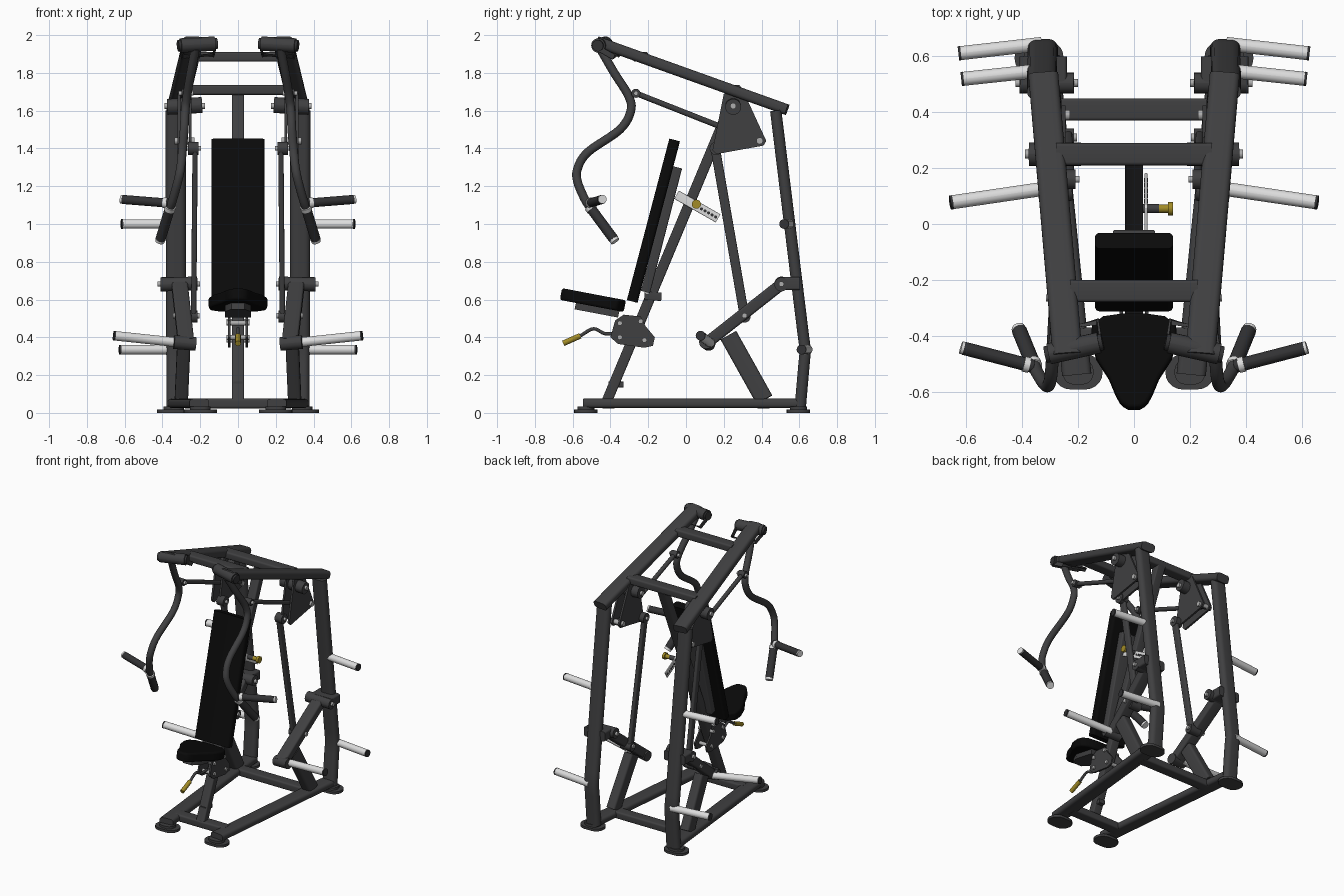
import bpy, bmesh, math
from mathutils import Vector as V

if "Cube" in bpy.data.objects:
    bpy.data.objects.remove(bpy.data.objects["Cube"])


def material(name, rgb):
    m = bpy.data.materials.new(name)
    m.diffuse_color = (*rgb, 1)
    m.use_nodes = True
    m.node_tree.nodes["Principled BSDF"].inputs["Base Color"].default_value = m.diffuse_color
    return m


FRAME = material("frame grey", (0.05, 0.05, 0.052))
GRIP = material("grip charcoal", (0.032, 0.032, 0.034))
PAD = material("pad black", (0.003, 0.003, 0.003))
CHROME = material("chrome", (0.72, 0.72, 0.72))
STEEL = material("bolt steel", (0.42, 0.42, 0.42))
YELLOW = material("yellow", (0.36, 0.26, 0.02))


def finish(name, bm, mat, mirror=False, bevel=0):
    bmesh.ops.recalc_face_normals(bm, faces=bm.faces)
    me = bpy.data.meshes.new(name)
    bm.to_mesh(me)
    bm.free()
    me.materials.append(mat)
    ob = bpy.data.objects.new(name, me)
    bpy.context.collection.objects.link(ob)
    bpy.ops.object.select_all(action='DESELECT')
    ob.select_set(True)
    bpy.context.view_layer.objects.active = ob
    bpy.ops.object.shade_smooth_by_angle(angle=math.radians(40))
    if bevel:
        b = ob.modifiers.new("Bevel", 'BEVEL')
        b.width, b.segments = bevel, 3
    if mirror:
        ob.modifiers.new("Mirror", 'MIRROR')
    return ob


def section(w, h, r):
    """Rounded rectangle cross-section."""
    r = min(r, w / 2 - 1e-4, h / 2 - 1e-4)
    pts = []
    for k, (sx, sy) in enumerate(((1, 1), (-1, 1), (-1, -1), (1, -1))):
        for i in range(6):
            a = math.radians(90 * k + 18 * i)
            pts.append((sx * (w / 2 - r) + r * math.cos(a), sy * (h / 2 - r) + r * math.sin(a)))
    return pts


def sweep(name, path, w, h, r, mat=FRAME, mirror=False):
    """Sweep a rounded section along a path; w runs along x where possible."""
    path = [V(p) for p in path]
    bm = bmesh.new()
    rings = []
    for i, p in enumerate(path):
        t = V()
        if i > 0:
            t += (p - path[i - 1]).normalized()
        if i < len(path) - 1:
            t += (path[i + 1] - p).normalized()
        t.normalize()
        ref = V((1, 0, 0)) if abs(t.x) < 0.8 else V((0, 1, 0))
        side = (ref - t * ref.dot(t)).normalized()
        up = t.cross(side)
        rings.append([bm.verts.new(p + side * a + up * b) for a, b in section(w, h, r)])
    n = len(rings[0])
    for a, b in zip(rings, rings[1:]):
        for j in range(n):
            bm.faces.new((a[j], a[(j + 1) % n], b[(j + 1) % n], b[j]))
    bm.faces.new(rings[0])
    bm.faces.new(rings[-1])
    return finish(name, bm, mat, mirror)


def rod(name, path, rad, mat=FRAME, mirror=False):
    return sweep(name, path, rad * 2, rad * 2, rad, mat, mirror)


def prism(name, pts, offset, mat=FRAME, mirror=False, bevel=0):
    bm = bmesh.new()
    f = bm.faces.new([bm.verts.new(p) for p in pts])
    g = bmesh.ops.extrude_face_region(bm, geom=[f])
    bmesh.ops.translate(bm, vec=offset, verts=[v for v in g['geom'] if isinstance(v, bmesh.types.BMVert)])
    return finish(name, bm, mat, mirror, bevel)


def smooth_path(pts, n=6):
    """Catmull-Rom curve through the points."""
    p = [V(q) for q in pts]
    p = [2 * p[0] - p[1]] + p + [2 * p[-1] - p[-2]]
    out = []
    for a, b, c, d in zip(p, p[1:], p[2:], p[3:]):
        for i in range(n):
            t = i / n
            out.append(0.5 * (2 * b + (c - a) * t + (2 * a - 5 * b + 4 * c - d) * t * t
                              + (3 * b - a - 3 * c + d) * t ** 3))
    return out + [p[-2]]


def bolt(name, x0, x1, y, z, rad=0.012, mirror=True):
    rod(name, [(x0, y, z), (x1, y, z)], rad, STEEL, mirror)


# --- Main frame: flat-oval tubes ---
sweep("base_rail", [(0.205, -0.54, 0.05), (0.32, 0.60, 0.05)], 0.105, 0.05, 0.02, mirror=True)
sweep("rear_upright", [(0.33, 0.475, 1.60), (0.328, 0.62, 0.42), (0.327, 0.632, 0.33), (0.325, 0.625, 0.26),
                       (0.325, 0.605, 0.03)], 0.107, 0.06, 0.03, mirror=True)
sweep("top_beam", [(0.238, -0.47, 1.965), (0.325, 0.535, 1.605)], 0.107, 0.058, 0.022, mirror=True)
for name, y, z, x in (("front_base_crossbar", -0.41, 0.05, 0.2), ("rear_base_crossbar", 0.41, 0.05, 0.28),
                      ("front_top_crossbar", -0.24, 1.885, 0.23), ("rear_top_crossbar", 0.25, 1.71, 0.28)):
    sweep(name, [(-x, y, z), (x, y, z)], 0.08, 0.052, 0.012)
sweep("seat_post", [(0, -0.42, 0.06), (0, 0.265, 1.70)], 0.066, 0.055, 0.008)
sweep("post_foot", [(0, -0.41, 0.15), (0, -0.33, 0.15)], 0.05, 0.03, 0.005)
sweep("lever_stop_post", [(0.30, 0.415, 0.07), (0.285, 0.225, 0.41)], 0.07, 0.095, 0.015, mirror=True)
for name, x, y in (("front_foot", 0.2, -0.53), ("rear_foot", 0.34, 0.595)):
    sweep(name, [(x, y, 0), (x, y, 0.018)], 0.175, 0.125, 0.06, mirror=True)
    sweep(name + "_block", [(x, y, 0.015), (x, y, 0.035)], 0.11, 0.09, 0.04, mirror=True)

# --- Top pivot sleeves and yokes ---
rod("arm_pivot_sleeve", [(0.125, -0.425, 1.955), (0.305, -0.465, 1.945)], 0.038, mirror=True)
for name, a, b in (("sleeve_cap_inner", (0.112, -0.422, 1.956), (0.126, -0.425, 1.955)),
                   ("sleeve_cap_outer", (0.304, -0.465, 1.945), (0.318, -0.468, 1.944))):
    rod(name, [a, b], 0.030, GRIP, True)
sweep("arm_yoke", [(0.305, -0.465, 1.93), (0.295, -0.385, 1.885), (0.13, -0.35, 1.895), (0.12, -0.42, 1.94)],
      0.012, 0.03, 0.004, mirror=True)

# --- Press arms and grips ---
arm = [(0.225, -0.455, 1.93), (0.25, -0.38, 1.80), (0.27, -0.305, 1.68), (0.28, -0.292, 1.60),
       (0.285, -0.35, 1.50), (0.295, -0.52, 1.38), (0.305, -0.575, 1.29), (0.32, -0.573, 1.22),
       (0.345, -0.535, 1.13), (0.36, -0.505, 1.085)]
rod("press_arm", smooth_path(arm), 0.023, mirror=True)
rod("down_grip", [(0.36, -0.505, 1.085), (0.41, -0.383, 0.92)], 0.027, GRIP, True)
rod("down_grip_collar", [(0.358, -0.51, 1.092), (0.363, -0.497, 1.075)], 0.030, CHROME, True)
rod("down_grip_cap", [(0.41, -0.383, 0.92), (0.414, -0.374, 0.908)], 0.025, CHROME, True)
rod("side_grip", [(0.36, -0.51, 1.11), (0.61, -0.445, 1.13)], 0.024, GRIP, True)
rod("side_grip_collar", [(0.375, -0.506, 1.111), (0.395, -0.501, 1.113)], 0.028, CHROME, True)
rod("side_grip_cap", [(0.61, -0.445, 1.13), (0.62, -0.442, 1.131)], 0.023, CHROME, True)

# --- Rocker, connecting rod and pull link ---
tri = [(0.20, 1.69), (0.31, 1.69), (0.425, 1.44), (0.41, 1.415), (0.16, 1.37), (0.14, 1.39)]
for name, x in (("rocker_plate_inner", 0.245), ("rocker_plate_outer", 0.305)):
    prism(name, [(x, y, z) for y, z in tri], (0.014, 0, 0), mirror=True)
rod("rocker_pivot", [(0.19, 0.25, 1.63), (0.375, 0.25, 1.62)], 0.042, mirror=True)
bolt("rocker_pivot_bolt", 0.175, 0.39, 0.25, 1.625, 0.016)
rod("connecting_rod", [(0.275, -0.26, 1.69), (0.283, 0.40, 1.43)], 0.015, mirror=True)
rod("rod_eye", [(0.25, -0.265, 1.692), (0.30, -0.265, 1.692)], 0.024, mirror=True)
bolt("rod_eye_bolt", 0.235, 0.315, -0.265, 1.692)
bolt("rod_rear_bolt", 0.23, 0.335, 0.39, 1.44, 0.018)
sweep("pull_link", [(0.227, 0.155, 1.40), (0.235, 0.31, 0.51)], 0.028, 0.05, 0.01, mirror=True)
rod("link_top_eye", [(0.21, 0.16, 1.40), (0.265, 0.16, 1.40)], 0.035, mirror=True)
bolt("link_top_bolt", 0.195, 0.28, 0.16, 1.40)
rod("link_bottom_eye", [(0.215, 0.31, 0.51), (0.30, 0.31, 0.51)], 0.032, mirror=True)
bolt("link_bottom_bolt", 0.205, 0.345, 0.31, 0.515, 0.014)

# --- Loading levers ---
sweep("loading_lever", [(0.31, 0.51, 0.685), (0.275, 0.11, 0.37)], 0.085, 0.062, 0.012, mirror=True)
rod("lever_pivot", [(0.215, 0.505, 0.685), (0.41, 0.505, 0.68)], 0.037, mirror=True)
sweep("lever_bracket", [(0.325, 0.50, 0.685), (0.325, 0.60, 0.685)], 0.17, 0.07, 0.012, mirror=True)
bolt("lever_pivot_bolt", 0.20, 0.425, 0.505, 0.682, 0.014)
rod("lever_end_tube", [(0.225, 0.12, 0.365), (0.34, 0.105, 0.375)], 0.036, mirror=True)

# --- Weight horns ---
horns = (("lever_horn", (0.31, 0.128, 0.372), (0.65, 0.078, 0.408)),
         ("upper_storage_horn", (0.33, 0.55, 1.00), (0.61, 0.52, 1.00)),
         ("lower_storage_horn", (0.33, 0.645, 0.335), (0.62, 0.612, 0.335)))
for name, a, b in horns:
    a, b = V(a), V(b)
    d = (b - a).normalized()
    rod(name, [a, b], 0.025, CHROME, True)
    rod(name + "_cap", [b, b + d * 0.009], 0.0255, GRIP, True)

# --- Backrest ---
sweep("backrest_pad", [(0, -0.06, 1.445), (0, -0.285, 0.59)], 0.28, 0.058, 0.018, PAD)
sweep("backrest_rail", [(0, -0.045, 1.30), (0, -0.215, 0.64)], 0.15, 0.05, 0.008)
sweep("backrest_hinge", [(0, -0.22, 0.62), (0, -0.13, 0.615)], 0.07, 0.045, 0.006)
bolt("hinge_bolt", -0.055, 0.055, -0.205, 0.64, 0.014, False)

# --- Backrest adjuster: drilled strip and plunger knob ---
start, end = V((0.043, -0.05, 1.155)), V((0.043, 0.17, 1.03))
sweep("adjuster_strip", [start, end], 0.01, 0.05, 0.004, CHROME)
for i in range(5):
    c = start.lerp(end, 0.6 + 0.085 * i)
    rod("adjuster_hole_%d" % i, [c - V((0.007, 0, 0)), c + V((0.007, 0, 0))], 0.008, GRIP)
rod("plunger_body", [(0.02, 0.055, 1.105), (0.09, 0.055, 1.105)], 0.016)
rod("plunger_stem", [(0.09, 0.055, 1.105), (0.125, 0.055, 1.105)], 0.015, YELLOW)
rod("plunger_knob", [(0.122, 0.055, 1.105), (0.14, 0.055, 1.105)], 0.024, YELLOW)

# --- Seat ---
half = [(0.04, -0.33), (0.11, -0.34), (0.15, -0.37), (0.155, -0.42), (0.135, -0.49),
        (0.09, -0.56), (0.065, -0.62), (0.045, -0.655), (0.02, -0.668)]
outline = half + [(-x, y) for x, y in reversed(half)]


def seat_z(y, top):
    return top + (-0.335 - y) * 0.19


prism("seat_pad", [(x, y, seat_z(y, 0.535)) for x, y in outline], (0, 0.012, 0.062), PAD, bevel=0.012)
prism("seat_base", [(x, y, seat_z(y, 0.50)) for x, y in
                    ((0.07, -0.36), (0.07, -0.52), (0.035, -0.59), (-0.035, -0.59), (-0.07, -0.52), (-0.07, -0.36))],
      (0, 0.01, 0.045))
bracket = [(-0.375, 0.49), (-0.33, 0.52), (-0.24, 0.51), (-0.215, 0.46), (-0.165, 0.40),
           (-0.175, 0.355), (-0.22, 0.345), (-0.36, 0.365), (-0.40, 0.40)]
prism("seat_bracket", [(0.04, y, z) for y, z in bracket], (0.012, 0, 0), mirror=True)
for i, (y, z) in enumerate(((-0.35, 0.475), (-0.24, 0.485), (-0.35, 0.40), (-0.22, 0.385))):
    bolt("bracket_bolt_%d" % i, -0.062, 0.062, y, z, 0.013, False)
rod("seat_handle", smooth_path([(0, -0.36, 0.42), (0, -0.43, 0.42), (0, -0.49, 0.445), (0, -0.56, 0.408)]), 0.009)
rod("seat_handle_grip", [(0, -0.56, 0.408), (0, -0.65, 0.368)], 0.015, YELLOW)
